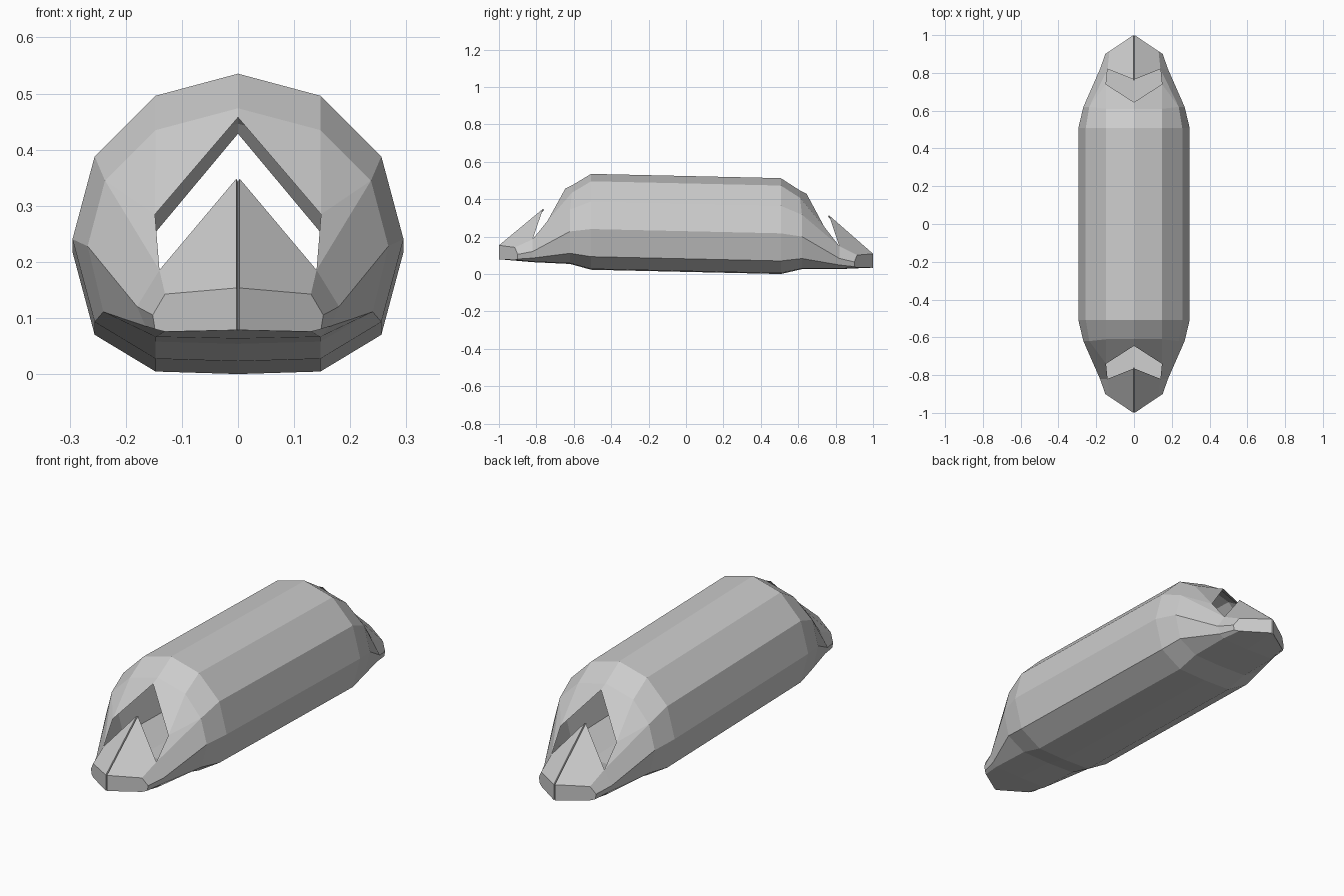
import bpy
import bmesh
from math import sin, cos, pi
from mathutils import Vector

TILT = 0.0225  # the hull sinks gently towards the back

default_cube = bpy.data.objects.get("Cube")
if default_cube:
    bpy.data.objects.remove(default_cube, do_unlink=True)


def make_material(name, value):
    material = bpy.data.materials.new(name)
    material.use_nodes = True
    colour = (value, value, value, 1.0)
    material.diffuse_color = colour
    shader = material.node_tree.nodes["Principled BSDF"]
    shader.inputs["Base Color"].default_value = colour
    shader.inputs["Roughness"].default_value = 0.8
    return material


def add_ring(bm, points):
    return [bm.verts.new(point) for point in points]


def bridge(bm, first, second):
    """Join two matching rows of vertices with quads."""
    for i in range(len(first) - 1):
        bm.faces.new((first[i], second[i], second[i + 1], first[i + 1]))


bm = bmesh.new()

# Twelve-sided barrel with a flattened keel: one quarter, top to bottom
radius, centre = 0.295, 0.229
profile = [(radius * sin(i * pi / 6), centre + radius * cos(i * pi / 6))
           for i in range(5)]
profile += [(0.147, 0.016), (0, 0.0115)]
middle = add_ring(bm, [(x, 0, z) for x, z in profile])
barrel = add_ring(bm, [(x, -0.507, z) for x, z in profile])

# Shoulder where the barrel starts to taper
shoulder = add_ring(bm, [
    (0, -0.61, 0.46), (0.147, -0.61, 0.421), (0.237, -0.62, 0.331),
    (0.268, -0.62, 0.214), (0.24, -0.62, 0.097),
    (0.147, -0.62, 0.044), (0, -0.62, 0.04)])
bridge(bm, middle, barrel)
bridge(bm, barrel, shoulder)

# Flank and nose rows, from the window corner down to the keel
flank = add_ring(bm, [
    (0.14, -0.82, 0.167), (0.18, -0.82, 0.102), (0.165, -0.82, 0.067),
    (0.147, -0.82, 0.048), (0, -0.82, 0.045)])
nose = add_ring(bm, [
    (0.13, -0.915, 0.122), (0.152, -0.9, 0.085), (0.148, -0.9, 0.06),
    (0.13, -0.915, 0.055), (0, -0.99, 0.056)])
bridge(bm, shoulder[2:], flank)
bridge(bm, flank, nose)

# Hood above the chevron opening
hood_peak, hood_corner = add_ring(bm, [(0, -0.645, 0.443),
                                       (0.148, -0.74, 0.268)])
bm.faces.new((shoulder[0], hood_peak, hood_corner, shoulder[1]))
bm.faces.new((shoulder[1], hood_corner, shoulder[2]))
bm.faces.new((shoulder[2], hood_corner, flank[0]))

# Raised pointed deck and blunt prow, split by a narrow central groove
seam = add_ring(bm, [(0.003, -0.765, 0.331), (0.003, -1, 0.131),
                     (0.003, -1, 0.056)])
groove = add_ring(bm, [(0, -0.757, 0.325), (0, -0.99, 0.125)]) + [nose[-1]]
bm.faces.new((seam[0], flank[0], nose[0], seam[1]))
bm.faces.new((seam[1], nose[0], nose[1], nose[2], nose[3], seam[2]))
bm.faces.new((seam[2], nose[3], nose[4]))
bridge(bm, seam, groove)

# Mirror the quarter to the other side and to the other end
for axis in "XY":
    bmesh.ops.mirror(bm, geom=bm.verts[:] + bm.edges[:] + bm.faces[:],
                     axis=axis, merge_dist=0.0005)
bmesh.ops.remove_doubles(bm, verts=bm.verts[:], dist=0.0005)

# Tilt the whole hull slightly
for vert in bm.verts:
    vert.co -= Vector((0, 0, TILT * vert.co.y))
bmesh.ops.recalc_face_normals(bm, faces=bm.faces[:])

mesh = bpy.data.meshes.new("hull")
bm.to_mesh(mesh)
bm.free()
mesh.materials.append(make_material("light_grey", 0.6))
hull = bpy.data.objects.new("hull", mesh)
bpy.context.collection.objects.link(hull)
